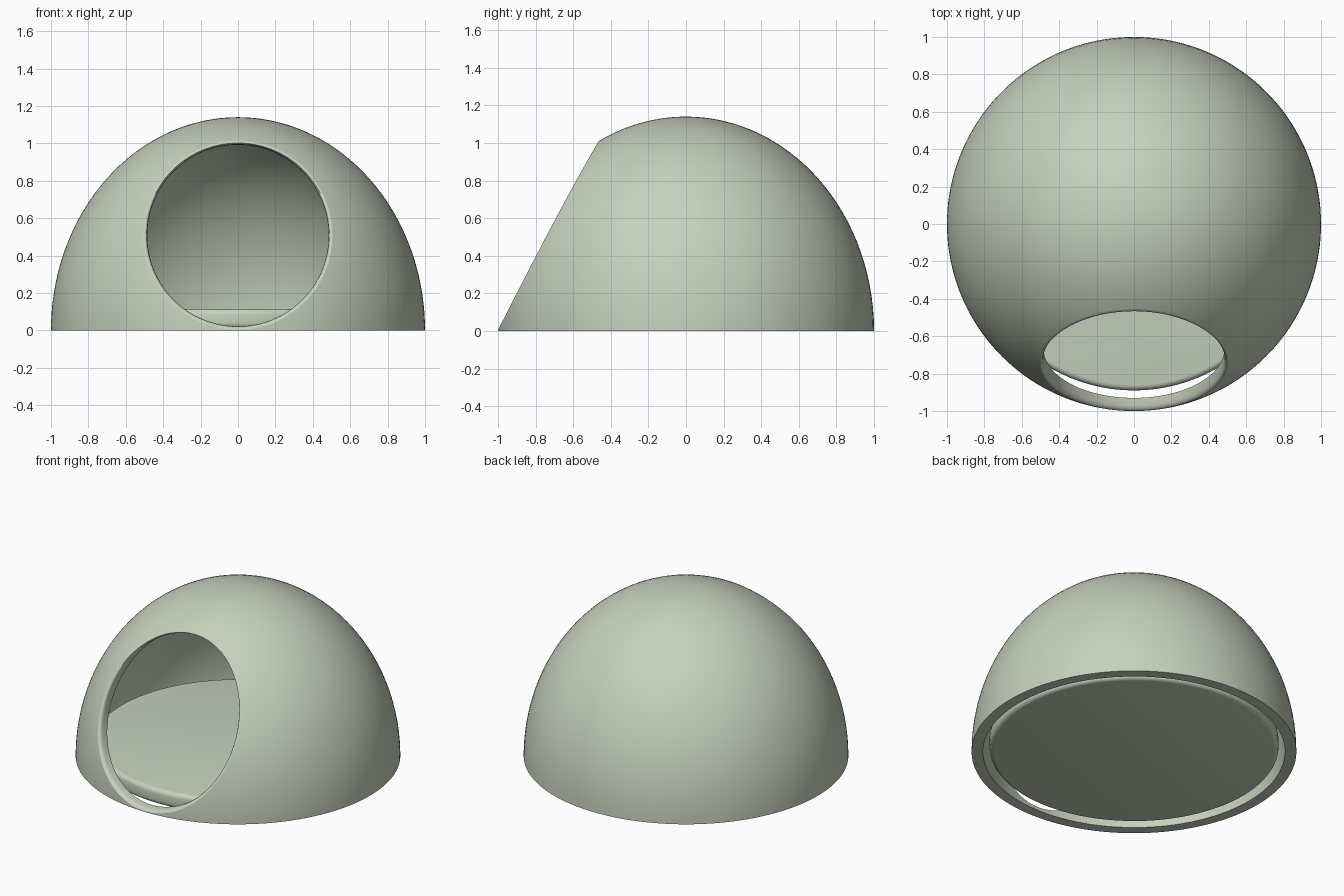
import bpy, bmesh, math
from mathutils import Vector

if "Cube" in bpy.data.objects:
    bpy.data.objects.remove(bpy.data.objects["Cube"])

H = 1.14                 # dome height
HOLE_Z = 0.507           # centre height of the round opening
N, RINGS = 192, 48       # points around the opening, rings over the dome

sage = bpy.data.materials.new("sage_green")
sage.diffuse_color = (0.57, 0.64, 0.51, 1)
sage.use_nodes = True
sage.node_tree.nodes["Principled BSDF"].inputs["Base Color"].default_value = sage.diffuse_color


def finish(bm, name, angle):
    bmesh.ops.recalc_face_normals(bm, faces=bm.faces)
    me = bpy.data.meshes.new(name)
    bm.to_mesh(me)
    bm.free()
    me.materials.append(sage)
    ob = bpy.data.objects.new(name, me)
    bpy.context.collection.objects.link(ob)
    bpy.ops.object.select_all(action='DESELECT')
    bpy.context.view_layer.objects.active = ob
    ob.select_set(True)
    bpy.ops.object.shade_smooth_by_angle(angle=math.radians(angle))
    return ob


def hole_point(t, r, s):
    """Point of the opening (radius r) on the dome scaled by s."""
    x, z = r * math.sin(t), HOLE_Z - r * math.cos(t)
    return Vector((x, -math.sqrt(s * s - x * x - (z / H) ** 2), z))


def to_disc(p, s):
    """Unroll a dome point to a flat unit disc around the apex."""
    rho = math.acos(min(1, p.z / H / s)) / (math.pi / 2)
    return Vector((p.x, p.y)).normalized() * rho


def from_disc(d, s):
    th = min(d.length, 1) * math.pi / 2
    n = d.normalized() if d.length > 1e-9 else d
    return Vector((n.x * math.sin(th) * s, n.y * math.sin(th) * s,
                   max(0, H * math.cos(th) * s)))


def shell_loops(r, s):
    """Loops running from the opening outward to the base edge."""
    hole = [to_disc(hole_point(2 * math.pi * i / N, r, s), s) for i in range(N)]
    c = Vector((0, (hole[0].y + hole[N // 2].y) / 2))
    edge = []
    for h in hole:
        d = (h - c).normalized()
        b = d.dot(c)
        edge.append(c + d * (-b + math.sqrt(b * b - c.dot(c) + 1)))
    return [[from_disc(h.lerp(e, (k / RINGS) ** 1.3), s) for h, e in zip(hole, edge)]
            for k in range(RINGS + 1)]


# Dome shell: inner skin, rounded rim of the opening, outer skin, base ring
loops = list(reversed(shell_loops(0.485, 0.93)))
for s, r in ((0.97, 0.485), (0.985, 0.488), (0.995, 0.495)):
    loops.append([hole_point(2 * math.pi * i / N, r, s) for i in range(N)])
loops += shell_loops(0.503, 1.0)
bm = bmesh.new()
rows = [[bm.verts.new(p) for p in loop] for loop in loops]
for a, b in zip(rows, rows[1:] + rows[:1]):
    for i in range(N):
        j = (i + 1) % N
        bm.faces.new((a[i], a[j], b[j], b[i]))
finish(bm, "dome_shell", 50)

# Round cushion on the floor inside
bm = bmesh.new()
bmesh.ops.create_cone(bm, cap_ends=True, segments=96, radius1=0.89, radius2=0.89, depth=0.105)
bmesh.ops.translate(bm, verts=bm.verts, vec=(0, 0, 0.0625))
rims = [e for e in bm.edges if abs(e.verts[0].co.z - e.verts[1].co.z) < 1e-4]
bmesh.ops.bevel(bm, geom=rims, offset=0.03, segments=4, profile=0.5, affect='EDGES')
finish(bm, "cushion", 40)
